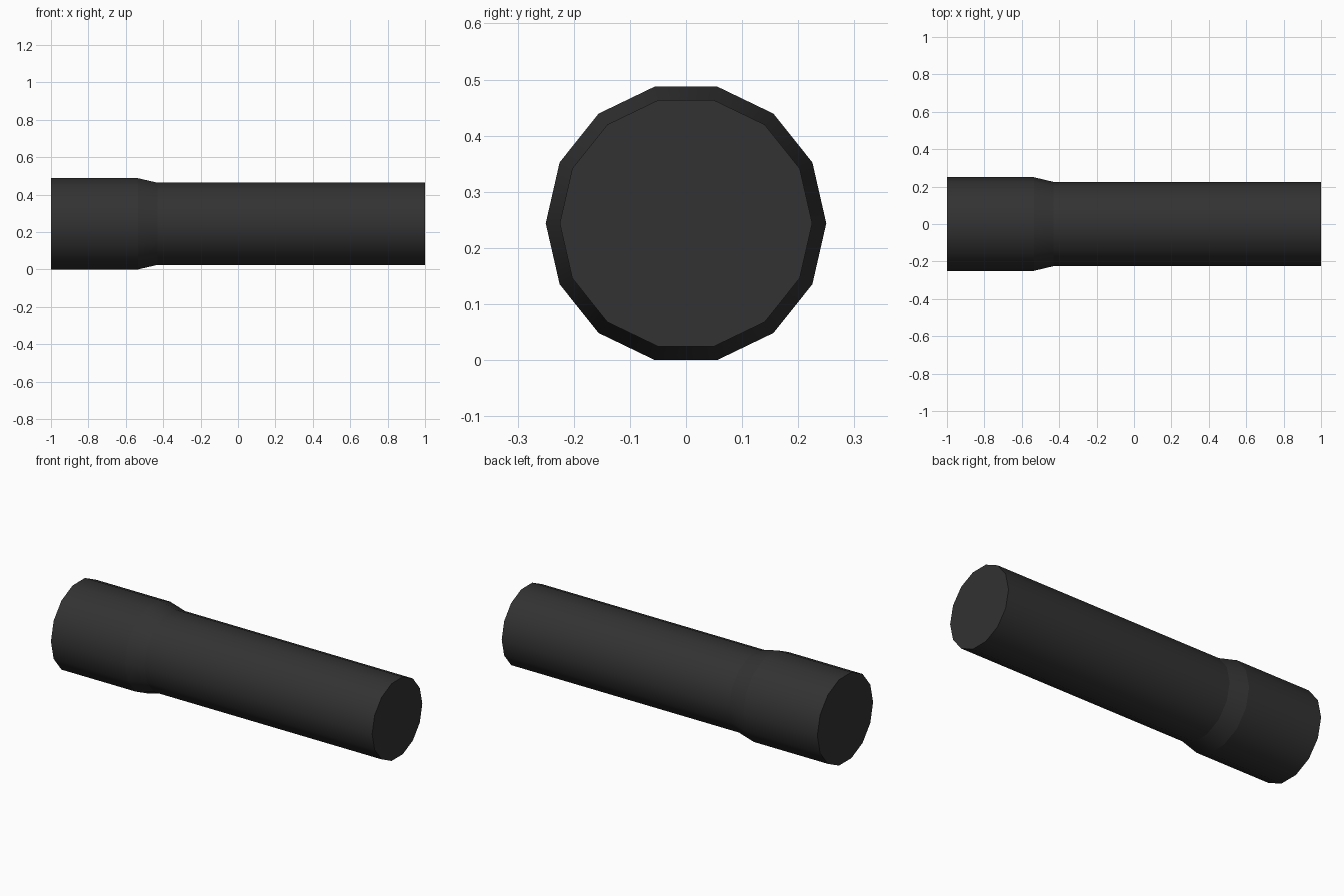
import bpy, bmesh, math

if "Cube" in bpy.data.objects:
    bpy.data.objects.remove(bpy.data.objects["Cube"])

SIDES = 14
# (x, radius) along the barrel: wide head, short taper, long handle
PROFILE = [(-1.0, 0.25), (-0.535, 0.25), (-0.43, 0.225), (1.0, 0.225)]
CENTRE_Z = 0.25 * math.sin(math.radians(3 * 360 / SIDES))

mat = bpy.data.materials.new("dark_grey")
mat.diffuse_color = (0.032, 0.032, 0.032, 1)
mat.use_nodes = True
mat.node_tree.nodes["Principled BSDF"].inputs["Base Color"].default_value = mat.diffuse_color

bm = bmesh.new()
# rings of the turned body
rings = []
for x, r in PROFILE:
    rings.append([bm.verts.new((x, r * math.cos(2 * math.pi * i / SIDES),
                                CENTRE_Z + r * math.sin(2 * math.pi * i / SIDES)))
                  for i in range(SIDES)])
# side walls
for a, b in zip(rings, rings[1:]):
    for i in range(SIDES):
        j = (i + 1) % SIDES
        bm.faces.new((a[i], a[j], b[j], b[i])).smooth = True
# flat end caps
bm.faces.new(rings[0])
bm.faces.new(rings[-1])
bmesh.ops.recalc_face_normals(bm, faces=bm.faces)
# crisp edges around each ring, smooth lengthwise edges
for e in bm.edges:
    e.smooth = abs(e.verts[0].co.x - e.verts[1].co.x) > 1e-4

mesh = bpy.data.meshes.new("tube_body")
bm.to_mesh(mesh)
bm.free()
mesh.materials.append(mat)
obj = bpy.data.objects.new("tube_body", mesh)
bpy.context.collection.objects.link(obj)
